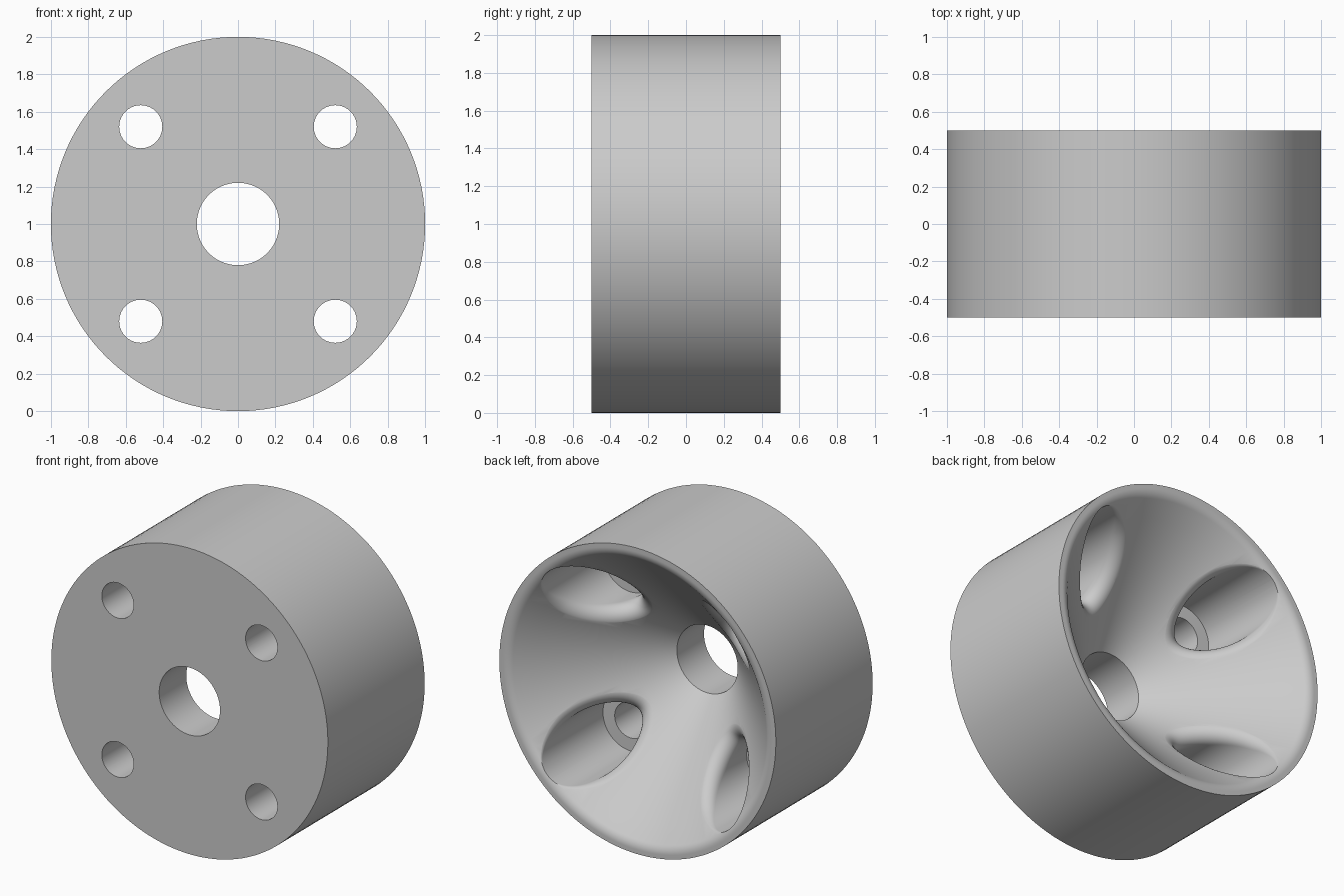
import bpy, bmesh
from math import sin, cos, pi, sqrt, radians
from mathutils import Vector, Matrix

cube = bpy.data.objects.get("Cube")
if cube:
    bpy.data.objects.remove(cube)

BORE, HOLE, SEAT = 0.22, 0.115, 0.20   # radii
PITCH = 0.735                          # hole axis distance from the centre
HALF, SEAT_Y, FILLET = 0.5, -0.17, 0.08
CENTRE = Vector((0, 0, 1))


def cone_y(r):
    """Height of the 45 degree funnel wall at radius r."""
    return r - 2 * BORE


def loft(name, rings, closed=False):
    """Skin a list of equal rings; closed joins last to first, else cap both."""
    bm = bmesh.new()
    vs = [[bm.verts.new(p) for p in ring] for ring in rings]
    n = len(vs[0])
    pairs = list(zip(vs, vs[1:])) + ([(vs[-1], vs[0])] if closed else [])
    for a, b in pairs:
        for i in range(n):
            j = (i + 1) % n
            bm.faces.new((a[i], a[j], b[j], b[i]))
    if not closed:
        for ring in (vs[0], vs[-1]):
            hub = bm.verts.new(sum((v.co for v in ring), Vector()) / n)
            for i in range(n):
                bm.faces.new((ring[i], ring[(i + 1) % n], hub))
    bmesh.ops.recalc_face_normals(bm, faces=bm.faces)
    mesh = bpy.data.meshes.new(name)
    bm.to_mesh(mesh)
    bm.free()
    obj = bpy.data.objects.new(name, mesh)
    bpy.context.collection.objects.link(obj)
    return obj


# Hub body: outer wall, rounded rim, funnel and bore, turned about the y axis
corner = HALF + 2 * BORE
rim_r = corner + FILLET * (sqrt(2) - 1)
profile = [(1, -HALF), (1, HALF)]
for i in range(9):
    a = radians(90 + 45 * i / 8)
    profile.append((rim_r + FILLET * cos(a), HALF - FILLET + FILLET * sin(a)))
r_top = profile[-1][0]
for i in range(1, 9):
    r = r_top + (BORE - r_top) * i / 8
    profile.append((r, cone_y(r)))
profile.append((BORE, -HALF))
SEG = 128
body = loft("wheel_hub", [[(r * cos(2 * pi * k / SEG), y, r * sin(2 * pi * k / SEG))
                           for k in range(SEG)] for r, y in profile], closed=True)
body.location = CENTRE


def bolt_column(t):
    """One side line of the bolt hole cutter, at angle t (0 faces outward)."""
    def at(rho, y):
        return Vector((PITCH + rho * cos(t), y, rho * sin(t)))
    # the edge rounding shrinks towards the rim
    rad = FILLET * min(1, 1.15 - cos(t))
    ball = at(SEAT + rad, 0)
    dist = ball.length
    ball.y = cone_y(dist) - rad * sqrt(2) + 0.002
    wall = Vector((-cos(t), 0, -sin(t)))
    up = Vector((-ball.x / dist, 1, -ball.z / dist)).normalized()
    gap = wall.angle(up)
    column = [at(HOLE, -0.6), at(HOLE, SEAT_Y), at(SEAT, SEAT_Y)]
    for i in range(11):
        f = i / 10
        d = (wall * sin((1 - f) * gap) + up * sin(f * gap)) / sin(gap)
        column.append(ball + d * rad)
    column.append(column[-1] + up * 0.05)
    return column


# Four counterbored bolt holes with rounded mouths
columns = [bolt_column(2 * pi * k / 72) for k in range(72)]
rings = list(zip(*columns))
bpy.context.view_layer.objects.active = body
body.select_set(True)
for q in range(4):
    cutter = loft("bolt_hole_cutter", rings)
    cutter.matrix_world = Matrix.Translation(CENTRE) @ Matrix.Rotation(pi / 4 + q * pi / 2, 4, 'Y')
    cutter.hide_render = True
    bpy.context.view_layer.update()
    mod = body.modifiers.new("bolt_hole", 'BOOLEAN')
    mod.operation, mod.solver, mod.object = 'DIFFERENCE', 'EXACT', cutter
    bpy.ops.object.modifier_apply(modifier=mod.name)
    bpy.data.objects.remove(cutter)

# Plain grey finish
grey = bpy.data.materials.new("light_grey")
grey.use_nodes = True
colour = (0.6, 0.6, 0.6, 1)
grey.diffuse_color = colour
grey.node_tree.nodes["Principled BSDF"].inputs["Base Color"].default_value = colour
body.data.materials.clear()
body.data.materials.append(grey)

bpy.ops.object.shade_smooth_by_angle(angle=radians(30))
